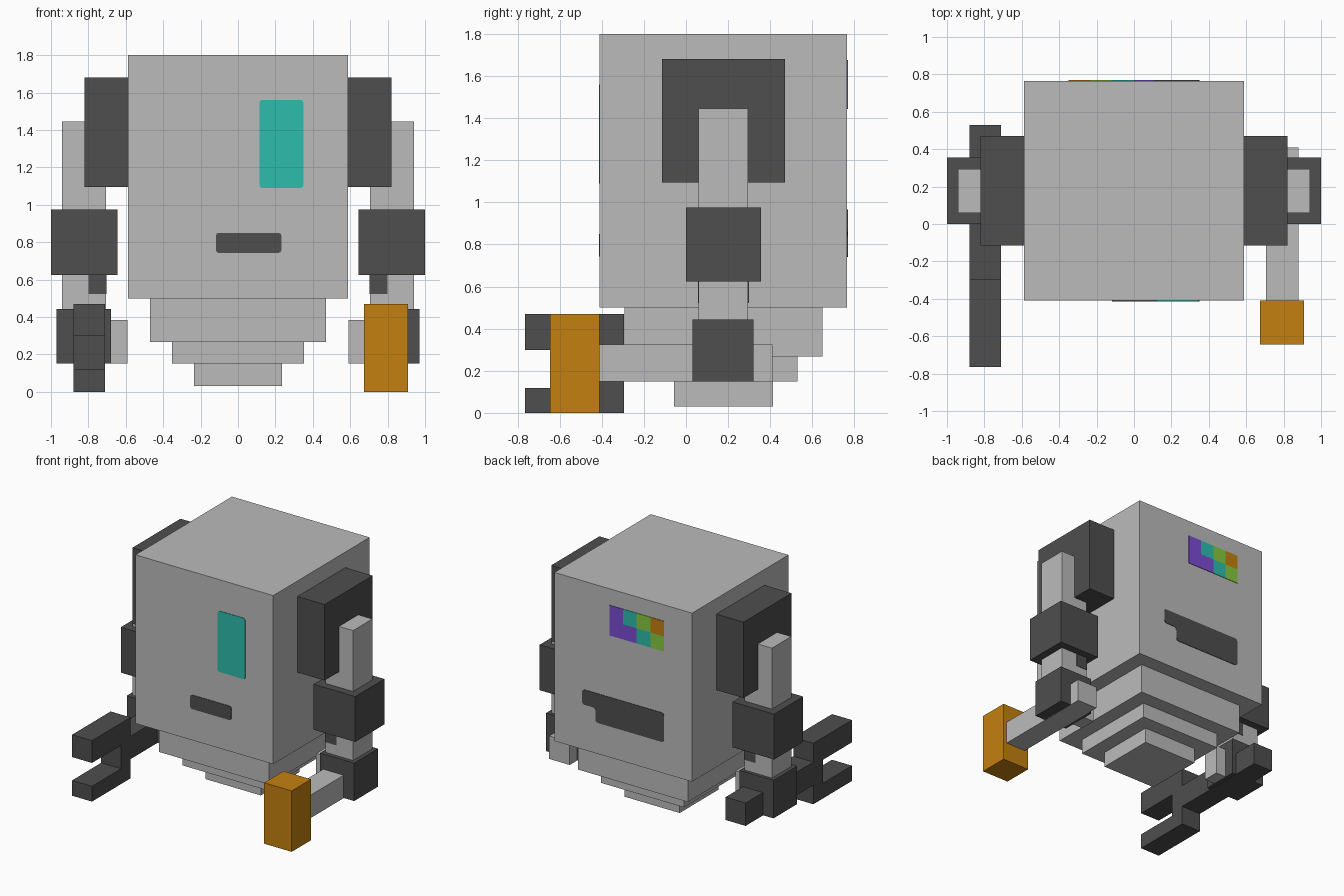
import bpy
import bmesh

old = bpy.data.objects.get("Cube")
if old:
    bpy.data.objects.remove(old, do_unlink=True)


def linear(c):
    c /= 255
    return c / 12.92 if c <= 0.04045 else ((c + 0.055) / 1.055) ** 2.4


def material(name, rgb):
    m = bpy.data.materials.new(name)
    col = (*[linear(c) for c in rgb], 1)
    m.use_nodes = True
    m.diffuse_color = col
    bsdf = next(n for n in m.node_tree.nodes if n.type == 'BSDF_PRINCIPLED')
    bsdf.inputs["Base Color"].default_value = col
    return m


light = material("light_grey", (187, 187, 187))
dark = material("dark_grey", (78, 78, 78))
teal = material("teal", (45, 188, 172))
orange = material("orange", (196, 128, 16))
purple = material("purple", (124, 75, 213))
green = material("green", (135, 200, 64))


def finish(bm, name, mat):
    bmesh.ops.recalc_face_normals(bm, faces=bm.faces)
    me = bpy.data.meshes.new(name)
    bm.to_mesh(me)
    bm.free()
    me.materials.append(mat)
    ob = bpy.data.objects.new(name, me)
    bpy.context.collection.objects.link(ob)
    return ob


def box(name, mat, xs, ys, zs):
    """Box spanning the given ranges."""
    bm = bmesh.new()
    bmesh.ops.create_cube(bm, size=1)
    for v in bm.verts:
        v.co = [r[0] + (c + 0.5) * (r[1] - r[0]) for c, r in zip(v.co, (xs, ys, zs))]
    return finish(bm, name, mat)


def plate(name, mat, points, y, depth, corner=0.0):
    """Thin upright plate from an x/z outline, with softened corners."""
    bm = bmesh.new()
    bm.faces.new([bm.verts.new((x, y, z)) for x, z in points])
    if corner:
        bmesh.ops.bevel(bm, geom=bm.verts[:], offset=corner, segments=2,
                        profile=0.5, affect='VERTICES')
    ext = bmesh.ops.extrude_face_region(bm, geom=bm.faces[:])
    moved = [g for g in ext["geom"] if isinstance(g, bmesh.types.BMVert)]
    bmesh.ops.translate(bm, verts=moved, vec=(0, depth, 0))
    return finish(bm, name, mat)


def rect(x0, x1, z0, z1):
    return [(x0, z0), (x1, z0), (x1, z1), (x0, z1)]


# Body and the stepped hover base below it
FRONT, BACK, MID = -0.41, 0.765, 0.1775
box("body", light, (-0.5875, 0.5875), (FRONT, BACK), (0.5, 1.8))
for i, (half, z0, z1) in enumerate([(0.47, 0.267, 0.5), (0.3525, 0.15, 0.267),
                                    (0.235, 0.03, 0.15)]):
    box(f"base_step_{i + 1}", light, (-half, half), (MID - half, MID + half), (z0, z1))

# Face: one eye and a mouth
plate("eye", teal, rect(0.115, 0.35, 1.09, 1.56), FRONT, -0.004, 0.015)
plate("mouth", dark, rect(-0.118, 0.232, 0.742, 0.85), FRONT, -0.004, 0.015)

# Back: colour panel and vent
CELL = 0.1165
rows = [(purple, teal, green, orange), (purple, purple, teal, green)]
for r, row in enumerate(rows):
    for c, mat in enumerate(row):
        x, z = 0.116 - c * CELL, 1.675 - r * CELL
        plate(f"panel_cell_{r + 1}_{c + 1}", mat, rect(x - CELL, x, z - CELL, z), BACK, 0.004)
vent = [(0.35, 0.965), (0.35, 0.85), (0.235, 0.85), (0.235, 0.74), (-0.35, 0.74), (-0.35, 0.965)]
plate("back_vent", dark, vent, BACK, 0.004, 0.02)

# Arms, the same on both sides
for side, s in (("left", 1), ("right", -1)):
    def part(name, mat, x0, x1, ys, zs):
        box(f"{side}_{name}", mat, sorted((s * x0, s * x1)), ys, zs)

    part("shoulder", dark, 0.5875, 0.82, (-0.115, 0.47), (1.095, 1.68))
    part("arm", light, 0.705, 0.94, (0.06, 0.295), (0.44, 1.445))
    part("elbow", dark, 0.645, 1.0, (0.0, 0.355), (0.625, 0.975))
    part("arm_patch", dark, 0.702, 0.80, (0.057, 0.298), (0.523, 0.63))
    part("hand", dark, 0.68, 0.97, (0.03, 0.32), (0.15, 0.443))
    part("thumb", light, 0.59, 0.69, (0.11, 0.24), (0.152, 0.385))

# Hammer in the left hand
box("hammer_handle", light, (0.705, 0.88), (-0.42, 0.41), (0.148, 0.325))
box("hammer_head", orange, (0.675, 0.91), (-0.645, -0.41), (0.0, 0.47))

# Wrench in the right hand
wx = (-0.88, -0.71)
box("wrench_handle", dark, wx, (-0.3, 0.53), (0.148, 0.325))
box("wrench_jaw_back", dark, wx, (-0.41, -0.295), (0.0, 0.47))
for name, zs in (("upper", (0.298, 0.47)), ("lower", (0.0, 0.118))):
    box(f"wrench_jaw_{name}", dark, wx, (-0.765, -0.41), zs)
